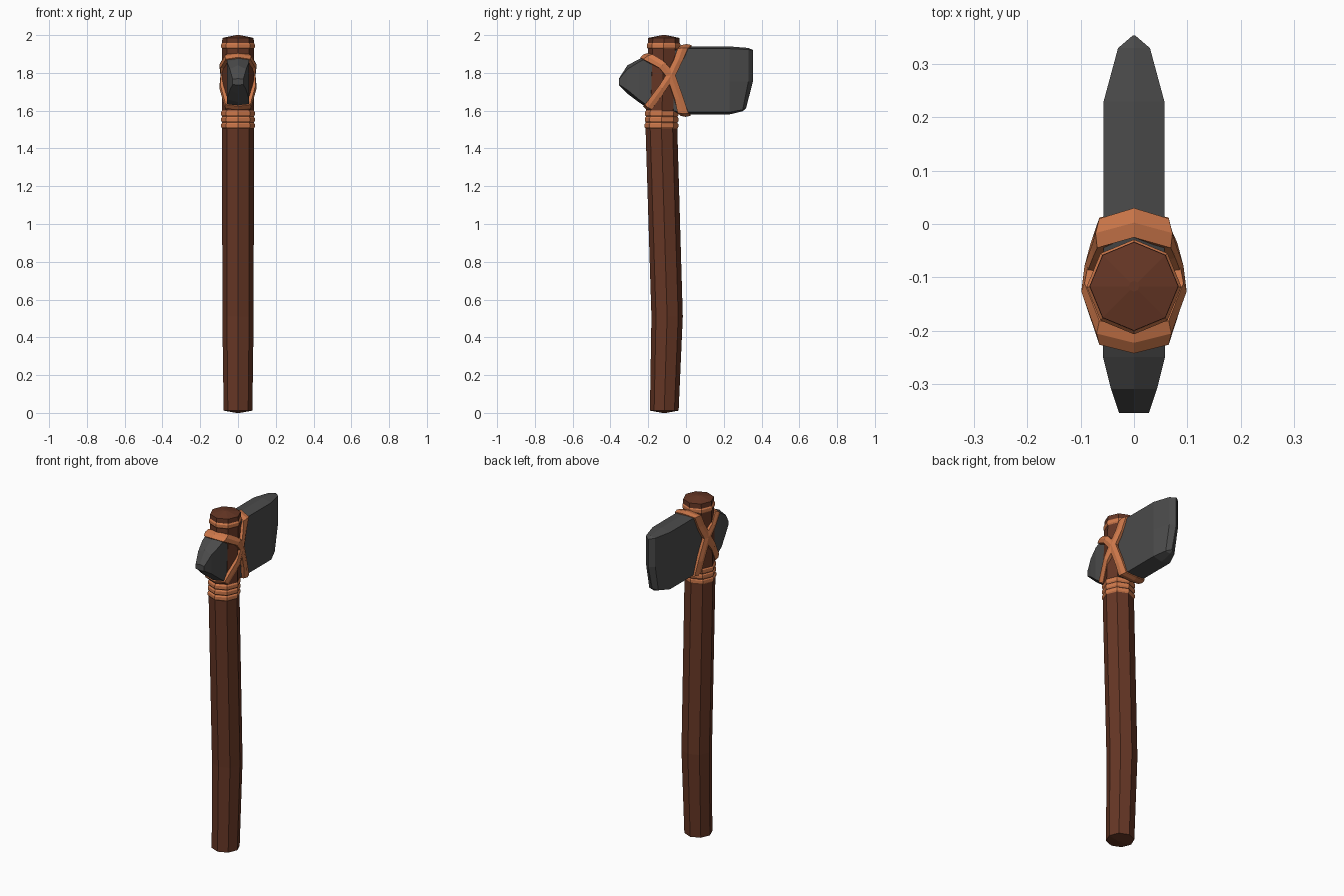
import bpy, bmesh
from math import cos, sin, pi
from mathutils import Vector

if "Cube" in bpy.data.objects:
    bpy.data.objects.remove(bpy.data.objects["Cube"])


def material(name, rgb):
    m = bpy.data.materials.new(name)
    m.diffuse_color = (*rgb, 1)
    m.use_nodes = True
    m.node_tree.nodes["Principled BSDF"].inputs["Base Color"].default_value = m.diffuse_color
    return m


WOOD = material("wood", (0.13, 0.037, 0.018))
STONE = material("stone", (0.07, 0.07, 0.07))
LEATHER = material("leather", (0.62, 0.19, 0.07))


def loft(name, rings, mat, caps=True, cyclic=False):
    """Skin a list of equal-length vertex rings with flat quads."""
    bm = bmesh.new()
    vs = [[bm.verts.new(p) for p in r] for r in rings]
    n = len(vs[0])
    count = len(vs) if cyclic else len(vs) - 1
    for i in range(count):
        a, b = vs[i], vs[(i + 1) % len(vs)]
        for j in range(n):
            k = (j + 1) % n
            bm.faces.new((a[j], a[k], b[k], b[j]))
    if caps and not cyclic:
        bm.faces.new(vs[0][::-1])
        bm.faces.new(vs[-1])
    bmesh.ops.recalc_face_normals(bm, faces=bm.faces)
    me = bpy.data.meshes.new(name)
    bm.to_mesh(me)
    bm.free()
    me.materials.append(mat)
    ob = bpy.data.objects.new(name, me)
    bpy.context.collection.objects.link(ob)
    return ob


def octagon(y, z, r):
    return [(r * cos(i * pi / 4), y + r * sin(i * pi / 4), z) for i in range(8)]


# Handle: slightly bent octagonal pole with domed ends
handle = [(-0.115, 0.0, 0.01), (-0.115, 0.012, 0.076), (-0.1, 0.51, 0.083),
          (-0.13, 1.5, 0.084), (-0.117, 1.955, 0.084), (-0.117, 1.985, 0.083),
          (-0.117, 2.0, 0.01)]
loft("handle", [octagon(*s) for s in handle], WOOD)

# Cord rings: three below the head, one above
for i, (z, y) in enumerate([(1.521, -0.13), (1.553, -0.129), (1.585, -0.128),
                            (1.943, -0.118)]):
    h = 0.016
    prof = [(z - h, 0.083), (z - h * 0.5, 0.089), (z + h * 0.5, 0.089), (z + h, 0.083)]
    loft(f"cord_ring_{i + 1}", [octagon(y, zz, r) for zz, r in prof], LEATHER)

# Stone head: y, half width, bottom, top, backward shear of the bottom, chamfer
head = [(-0.355, 0.028, 1.735, 1.77, 0, 0.004), (-0.31, 0.043, 1.69, 1.84, 0, 0.02),
        (-0.25, 0.058, 1.645, 1.872, 0, 0.015), (-0.19, 0.058, 1.605, 1.90, 0, 0.012),
        (-0.02, 0.057, 1.58, 1.94, 0, 0.012), (0.23, 0.057, 1.58, 1.94, 0, 0.012),
        (0.33, 0.03, 1.597, 1.932, 0.03, 0.008), (0.354, 0.002, 1.612, 1.922, 0.036, 0.003)]


def head_ring(y, w, b, t, s, c):
    m = 1.755
    return [(0, y, t), (w, y, t - c), (w, y, m), (w, y - s, b + c),
            (0, y - s, b), (-w, y - s, b + c), (-w, y, m), (-w, y, t - c)]


loft("stone_head", [head_ring(*s) for s in head], STONE)


def strap(name, half):
    """Closed leather band; half = (rear edge, front edge) pairs on the right side."""
    pairs = [(Vector(a), Vector(b)) for a, b in half]
    flip = Vector((-1, 1, 1))
    pairs += [(a * flip, b * flip) for a, b in pairs[-2:0:-1]]
    mid = Vector((0, -0.1, 1.765))
    rings = []
    for a, b in pairs:
        w = (b - a).normalized()
        c = (a + b) / 2 - mid
        out = Vector((c.x * 4, c.y, c.z))
        out = (out - w * out.dot(w)).normalized() * 0.012
        rings.append([a - out, a + out * 0.5, (a + b) / 2 + out, b + out * 0.5, b - out])
    loft(name, rings, LEATHER, cyclic=True)


# Two crossing straps that lash the head to the handle
strap("strap_rear_top", [
    ((0, 0.03, 1.941), (0, -0.025, 1.941)),
    ((0.06, 0.01, 1.928), (0.064, -0.045, 1.925)),
    ((0.064, -0.02, 1.86), (0.072, -0.065, 1.87)),
    ((0.077, -0.06, 1.78), (0.085, -0.1, 1.80)),
    ((0.087, -0.11, 1.705), (0.087, -0.14, 1.735)),
    ((0.06, -0.18, 1.61), (0.06, -0.215, 1.635)),
    ((0, -0.18, 1.60), (0, -0.225, 1.628))])
strap("strap_front_top", [
    ((0, -0.195, 1.9), (0, -0.24, 1.877)),
    ((0.06, -0.18, 1.895), (0.06, -0.225, 1.87)),
    ((0.087, -0.11, 1.855), (0.087, -0.14, 1.825)),
    ((0.077, -0.06, 1.795), (0.085, -0.1, 1.775)),
    ((0.066, -0.015, 1.67), (0.074, -0.06, 1.66)),
    ((0.06, 0.012, 1.59), (0.064, -0.045, 1.592)),
    ((0, 0.025, 1.579), (0, -0.03, 1.579))])
